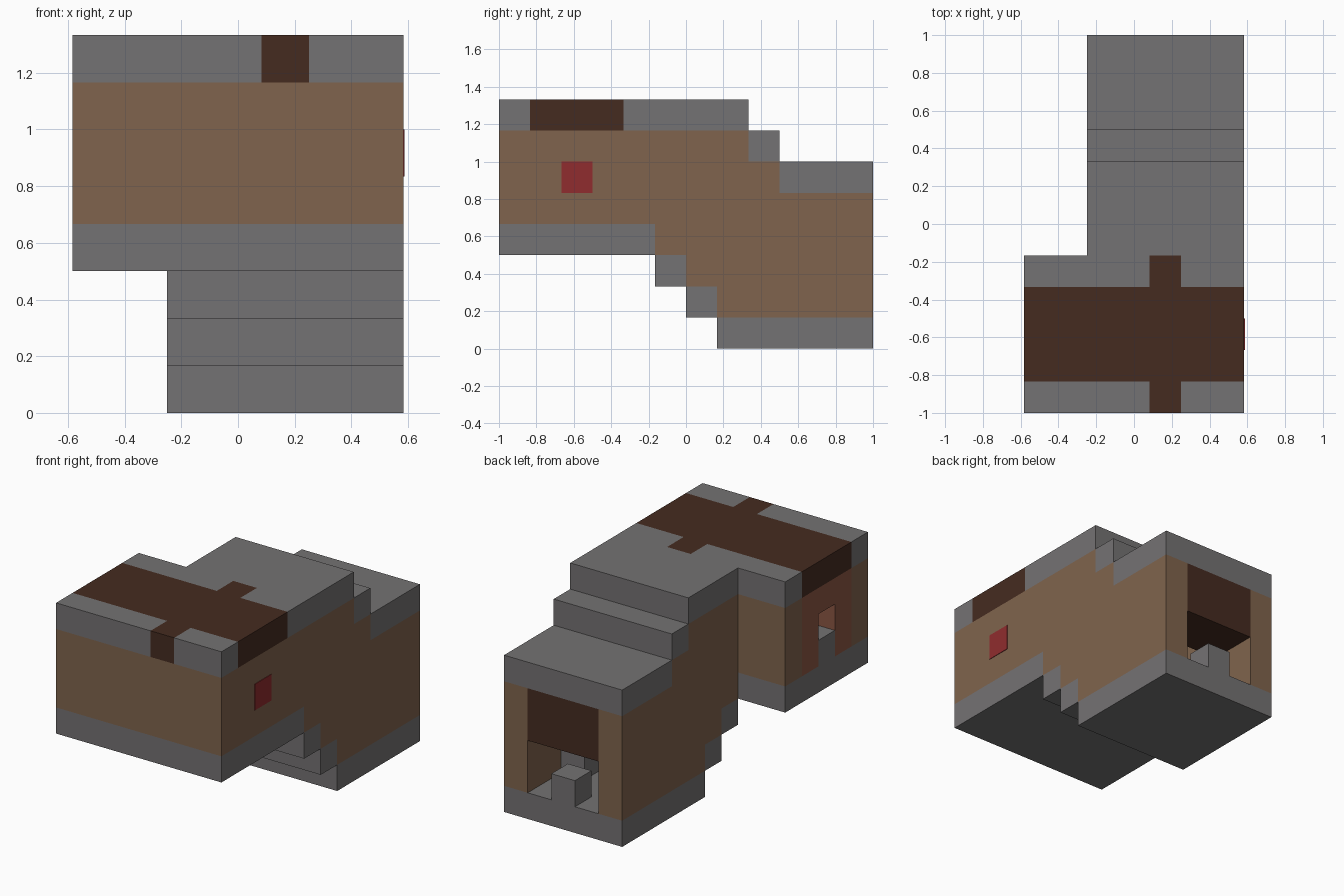
import bpy
import bmesh

if "Cube" in bpy.data.objects:
    bpy.data.objects.remove(bpy.data.objects["Cube"], do_unlink=True)

UNIT = 1 / 6  # size of one building block


def linear(c):
    c /= 255
    return c / 12.92 if c <= 0.04045 else ((c + 0.055) / 1.055) ** 2.4


def material(name, r, g, b):
    colour = (linear(r), linear(g), linear(b), 1)
    mat = bpy.data.materials.new(name)
    mat.use_nodes = True
    mat.diffuse_color = colour
    bsdf = mat.node_tree.nodes["Principled BSDF"]
    bsdf.inputs["Base Color"].default_value = colour
    bsdf.inputs["Roughness"].default_value = 0.9
    return mat


stone = material("grey stone", 116, 114, 115)
wood = material("tan wood", 128, 100, 77)
bark = material("dark brown wood", 69, 43, 32)
clay = material("reddish brown", 139, 87, 68)
red = material("red", 144, 44, 46)


def prism(name, profile, x0, x1, mat):
    """Extrude a (y, z) profile, in block units, from x0 to x1."""
    bm = bmesh.new()
    verts = [bm.verts.new(((x0 - 3.5) * UNIT, (y - 6) * UNIT, z * UNIT))
             for y, z in profile]
    face = bm.faces.new(verts)
    new = bmesh.ops.extrude_face_region(bm, geom=[face])["geom"]
    moved = [v for v in new if isinstance(v, bmesh.types.BMVert)]
    bmesh.ops.translate(bm, verts=moved, vec=((x1 - x0) * UNIT, 0, 0))
    bmesh.ops.recalc_face_normals(bm, faces=bm.faces)
    mesh = bpy.data.meshes.new(name)
    bm.to_mesh(mesh)
    bm.free()
    mesh.materials.append(mat)
    obj = bpy.data.objects.new(name, mesh)
    bpy.context.collection.objects.link(obj)
    return obj


def block(name, x, y, z, mat):
    (y0, y1), (z0, z1) = y, z
    return prism(name, [(y0, z0), (y1, z0), (y1, z1), (y0, z1)], *x, mat)


# Stepped side walls of the passage
upper = [(12, 1), (12, 5), (9, 5), (9, 6), (8, 6), (8, 7)]
lower = [(6, 3), (6, 2), (7, 2), (7, 1)]
prism("right_wall", [(0, 4), (5, 4), (5, 3)] + lower + upper + [(0, 7)], 6, 7, wood)
prism("passage_left_wall", [(5, 3)] + lower + upper + [(5, 7)], 2, 3, wood)

# Room walls
block("front_wall", (0, 6), (0, 1), (4, 7), wood)
block("room_back_wall", (0, 3), (4, 5), (4, 7), wood)

# End wall with its small window
for side, y in (("front", 1), ("back", 3)):
    block(f"window_{side}_panel", (0, 1), (y, y + 1), (4, 7), clay)
block("window_lintel", (0, 1), (2, 3), (6, 7), clay)
block("window_sill", (0, 1), (2, 3), (4, 5), stone)

# Stepped floor
block("room_floor", (0, 7), (0, 5), (3, 4), stone)
for i in range(2):
    block(f"floor_step_{i + 1}", (2, 7), (5 + i, 6 + i), (2 - i, 3 - i), stone)
block("passage_floor", (2, 7), (7, 12), (0, 1), stone)

# Stepped roof
block("roof_middle", (2, 7), (5, 8), (7, 8), stone)
block("roof_step", (2, 7), (8, 9), (6, 7), stone)
block("passage_roof", (2, 7), (9, 12), (5, 6), stone)
for side, y in (("front", 0), ("back", 4)):
    rows = (y, y + 1)
    block(f"roof_{side}_left_edge", (0, 4), rows, (7, 8), stone)
    block(f"roof_{side}_right_edge", (5, 7), rows, (7, 8), stone)
    block(f"roof_{side}_beam_end", (4, 5), rows, (7, 8), bark)
block("roof_beam_band", (0, 7), (1, 4), (7, 8), bark)

# Back entrance: hood and standing stones
block("entrance_hood", (3, 6), (10, 12), (3, 5), bark)
block("entrance_stone", (4, 5), (11, 12), (1, 2), stone)
for side, x in (("left", 3), ("right", 5)):
    block(f"inner_{side}_stone", (x, x + 1), (9, 10), (1, 2), stone)

# Red panel on the side wall
block("red_panel", (7, 7.02), (2, 3), (5, 6), red)
